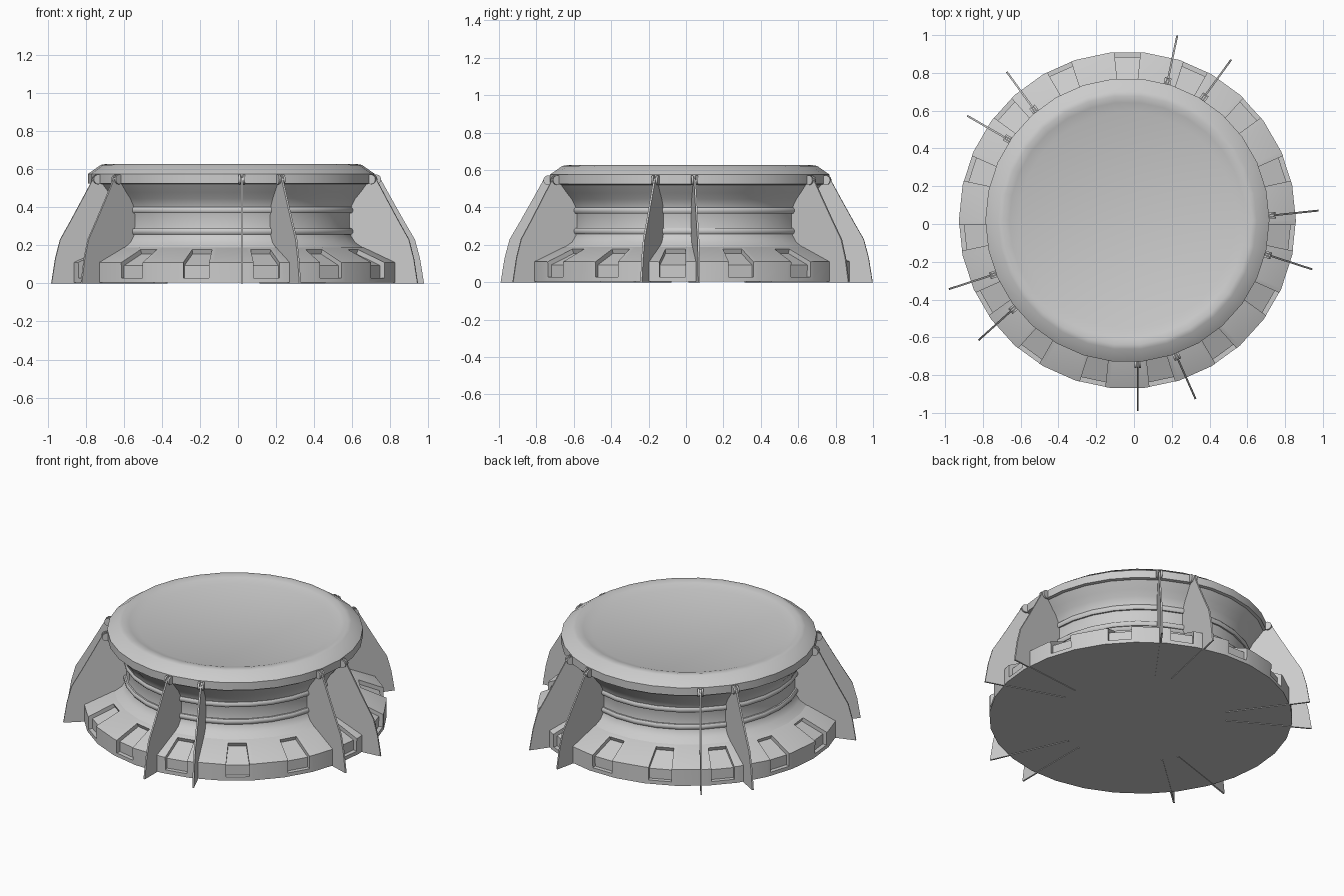
import bpy, bmesh, math
from mathutils import Matrix, Vector

if "Cube" in bpy.data.objects:
    bpy.data.objects.remove(bpy.data.objects["Cube"])

CX, CY = -0.035, 0.02   # axis of the round body
SEG = 30


def finish(bm, name, angle=30):
    bmesh.ops.recalc_face_normals(bm, faces=bm.faces)
    me = bpy.data.meshes.new(name)
    bm.to_mesh(me)
    bm.free()
    ob = bpy.data.objects.new(name, me)
    bpy.context.collection.objects.link(ob)
    bpy.ops.object.select_all(action='DESELECT')
    ob.select_set(True)
    bpy.context.view_layer.objects.active = ob
    bpy.ops.object.shade_smooth_by_angle(angle=math.radians(angle))
    return ob


def lathe(profile, closed=False):
    """Revolve (radius, z) points; open profiles get flat end caps."""
    bm = bmesh.new()
    rings = []
    for r, z in profile:
        rings.append([bm.verts.new((CX + r * math.cos(2 * math.pi * i / SEG),
                                    CY + r * math.sin(2 * math.pi * i / SEG), z))
                      for i in range(SEG)])
    strips = []
    pairs = list(zip(rings, rings[1:]))
    if closed:
        pairs.append((rings[-1], rings[0]))
    for a, b in pairs:
        strips.append([bm.faces.new((a[i], a[(i + 1) % SEG], b[(i + 1) % SEG], b[i]))
                       for i in range(SEG)])
    if not closed:
        bm.faces.new(rings[0][::-1])
        bm.faces.new(rings[-1])
    return bm, strips


# base with a recessed pocket in every second segment
bm, strips = lathe([(0.892, 0.004), (0.892, 0.11), (0.72, 0.187), (0.62, 0.2)])
bmesh.ops.recalc_face_normals(bm, faces=bm.faces)
for j in range(1, SEG, 2):
    pocket = [strips[0][j], strips[1][j]]
    bmesh.ops.inset_region(bm, faces=pocket, thickness=0.024, depth=0,
                           use_boundary=True, use_even_offset=True)
    bmesh.ops.inset_region(bm, faces=pocket, thickness=0.0005, depth=-0.025,
                           use_boundary=True, use_even_offset=True)
finish(bm, "base")

# waisted column
bm, _ = lathe([(0.715, 0.186), (0.67, 0.215), (0.647, 0.25), (0.64, 0.3), (0.64, 0.36),
               (0.652, 0.41), (0.672, 0.445), (0.7, 0.477), (0.735, 0.522)])
finish(bm, "column")

# two bands round the column
for k, z in enumerate((0.273, 0.384)):
    bm, _ = lathe([(0.62, z - 0.016), (0.651, z - 0.016), (0.658, z - 0.007),
                   (0.658, z + 0.007), (0.651, z + 0.016), (0.62, z + 0.016)], closed=True)
    finish(bm, f"column_band_{k + 1}", 50)

# dished top
bm, _ = lathe([(0.73, 0.52), (0.752, 0.525), (0.752, 0.575), (0.685, 0.622), (0.66, 0.626),
               (0.625, 0.618), (0.574, 0.6)])
finish(bm, "top_disc", 40)

# fins in five pairs, each with a pair of clip tabs under the rim
FIN = [(0.5, 0), (1.011, 0), (0.99, 0.13), (0.963, 0.23), (0.91, 0.32), (0.842, 0.44),
       (0.778, 0.555), (0.74, 0.565), (0.66, 0.5), (0.6, 0.4), (0.6, 0.2), (0.5, 0.15)]


def slab(bm, pts, y0, y1, mat):
    a = [bm.verts.new(mat @ Vector((x, y0, z))) for x, z in pts]
    b = [bm.verts.new(mat @ Vector((x, y1, z))) for x, z in pts]
    bm.faces.new(a)
    bm.faces.new(b[::-1])
    n = len(pts)
    for i in range(n):
        bm.faces.new((a[i], b[i], b[(i + 1) % n], a[(i + 1) % n]))


TAB = [(0.757 + 0.026 * math.cos(t * math.pi / 6), 0.546 + 0.026 * math.sin(t * math.pi / 6))
       for t in range(12)]
for p in range(5):
    for side in (-1, 1):
        mat = (Matrix.Translation((CX, CY, 0))
               @ Matrix.Rotation(math.radians(66 + 72 * p + 12 * side), 4, 'Z'))
        y = -0.055 * side
        bm = bmesh.new()
        slab(bm, FIN, y - 0.005, y + 0.005, mat)
        finish(bm, f"fin_{p + 1}_{'a' if side < 0 else 'b'}")
        bm = bmesh.new()
        for s in (-1, 1):
            slab(bm, TAB, y + s * 0.007, y + s * 0.018, mat)
        finish(bm, f"fin_clip_{p + 1}_{'a' if side < 0 else 'b'}", 40)
